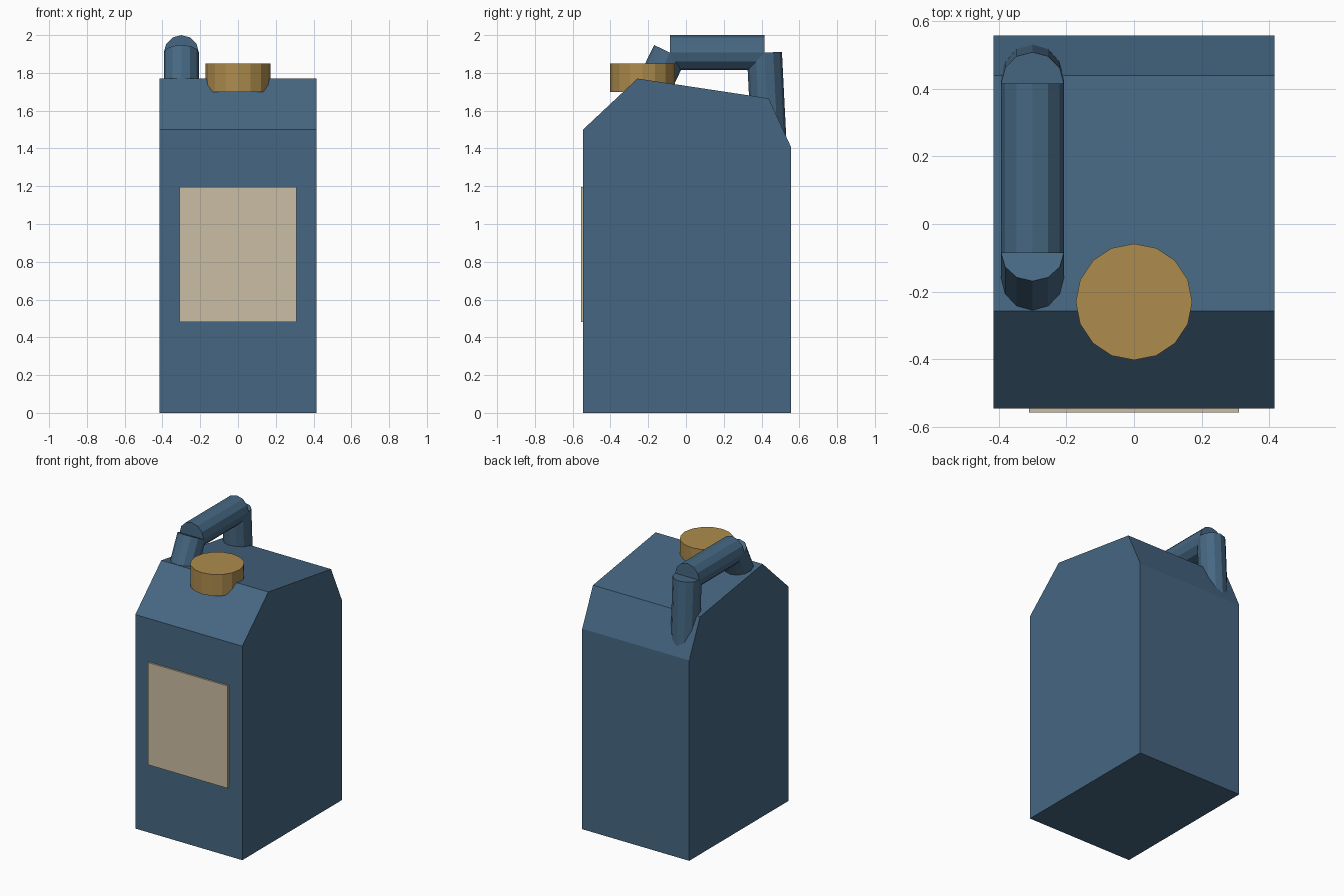
import bpy
import bmesh
from mathutils import Vector

cube = bpy.data.objects.get("Cube")
if cube:
    bpy.data.objects.remove(cube, do_unlink=True)


def material(name, color):
    mat = bpy.data.materials.new(name)
    mat.use_nodes = True
    mat.diffuse_color = (*color, 1)
    mat.node_tree.nodes["Principled BSDF"].inputs["Base Color"].default_value = (*color, 1)
    return mat


def finish(name, bm, mat):
    bmesh.ops.recalc_face_normals(bm, faces=bm.faces)
    mesh = bpy.data.meshes.new(name)
    bm.to_mesh(mesh)
    bm.free()
    mesh.materials.append(mat)
    obj = bpy.data.objects.new(name, mesh)
    bpy.context.collection.objects.link(obj)
    return obj


def extruded_profile(name, points, half_width, mat):
    """Extrude a (y, z) outline symmetrically along x."""
    bm = bmesh.new()
    face = bm.faces.new([bm.verts.new((-half_width, y, z)) for y, z in points])
    result = bmesh.ops.extrude_face_region(bm, geom=[face])
    verts = [v for v in result["geom"] if isinstance(v, bmesh.types.BMVert)]
    bmesh.ops.translate(bm, verts=verts, vec=(2 * half_width, 0, 0))
    return finish(name, bm, mat)


def rod(name, start, end, radius, sides, mat):
    """Faceted cylinder between two points, with a corner in the y-z plane."""
    start, end = Vector(start), Vector(end)
    axis = end - start
    bm = bmesh.new()
    bmesh.ops.create_cone(bm, cap_ends=True, segments=sides, radius1=radius,
                          radius2=radius, depth=axis.length)
    obj = finish(name, bm, mat)
    # Rods all lie in a y-z plane, so one tilt about x aligns them
    obj.rotation_euler.x = Vector((axis.z, axis.y)).angle_signed(Vector((1, 0))) * -1
    obj.location = (start + end) / 2
    return obj


blue = material("slate blue", (0.061, 0.136, 0.223))
tan = material("ochre", (0.42, 0.26, 0.075))
cream = material("cream", (0.60, 0.51, 0.37))

# Canister body with sloping shoulders
extruded_profile("canister_body", [(-0.545, 0), (-0.545, 1.5), (-0.257, 1.77),
                                   (0.438, 1.665), (0.557, 1.405), (0.557, 0)],
                 0.415, blue)

# Front label plate, slightly proud of the body
extruded_profile("front_label", [(-0.557, 0.48), (-0.557, 1.197),
                                 (-0.54, 1.197), (-0.54, 0.48)], 0.31, cream)

# Screw cap
rod("screw_cap", (0, -0.23, 1.70), (0, -0.23, 1.85), 0.172, 16, tan)

# Three-piece carrying handle
X, R, TOP = -0.3, 0.093, 1.907
rod("handle_grip", (X, -0.085, TOP), (X, 0.415, TOP), R, 12, blue)
rod("handle_front_leg", (X, -0.2, 1.67), (X, -0.085, TOP), R, 12, blue)
rod("handle_back_leg", (X, 0.439, 1.43), (X, 0.415, TOP), R, 12, blue)
